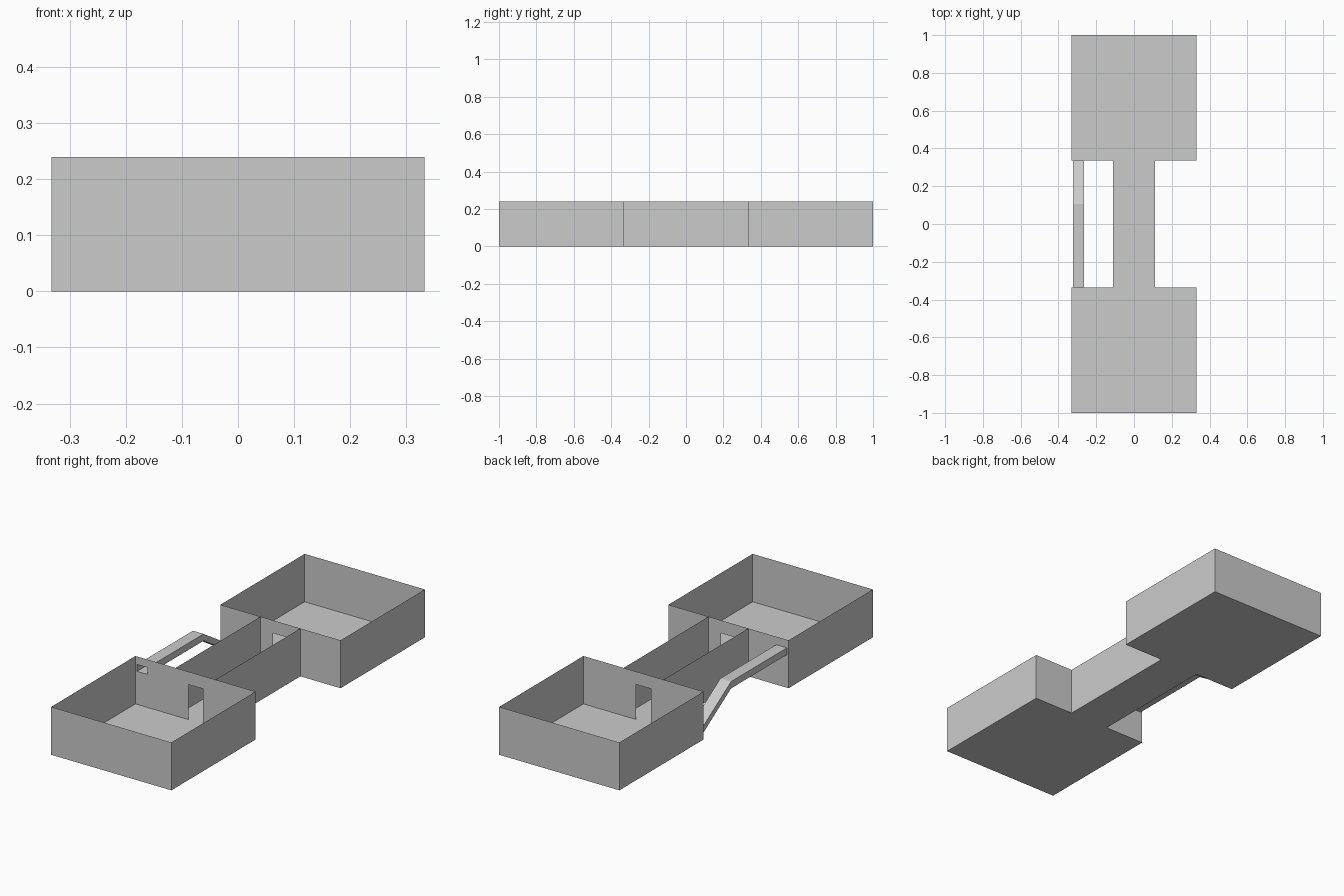
import bpy, bmesh

if "Cube" in bpy.data.objects:
    bpy.data.objects.remove(bpy.data.objects["Cube"])

W, H, IN = 0.332, 0.239, 0.335       # room half width, wall height, inner wall y
C = 0.11                             # corridor half width
DOOR = (-0.04, 0.042, 0.0, 0.175)    # x0, x1, z0, z1
DX0, DX1, DH = -0.323, -0.264, 0.034 # duct sides and height
DUCT_PATH = [(-IN, 0.165), (0.106, 0.165), (IN, 0.02)]  # y, z of duct underside


def quad(bm, *pts):
    bm.faces.new([bm.verts.new(p) for p in pts])


def pierced_wall(bm, y, holes):
    """Wall across x at depth y, laid out as a grid of panels with holes left out."""
    xs = sorted({-W, W, *[v for h in holes for v in h[:2]]})
    zs = sorted({0, H, *[v for h in holes for v in h[2:]]})
    for x0, x1 in zip(xs, xs[1:]):
        for z0, z1 in zip(zs, zs[1:]):
            cx, cz = (x0 + x1) / 2, (z0 + z1) / 2
            if not any(h[0] < cx < h[1] and h[2] < cz < h[3] for h in holes):
                quad(bm, (x0, y, z0), (x1, y, z0), (x1, y, z1), (x0, y, z1))


def finish(bm, name):
    bmesh.ops.remove_doubles(bm, verts=bm.verts, dist=1e-5)
    bmesh.ops.dissolve_limit(bm, angle_limit=0.01, verts=bm.verts, edges=bm.edges)
    bmesh.ops.recalc_face_normals(bm, faces=bm.faces)
    me = bpy.data.meshes.new(name)
    bm.to_mesh(me)
    bm.free()
    bpy.context.collection.objects.link(bpy.data.objects.new(name, me))


# Open-topped rooms, each with a doorway and a duct opening
for name, s, duct_z in (("front_room", -1, DUCT_PATH[0][1]), ("back_room", 1, DUCT_PATH[-1][1])):
    bm = bmesh.new()
    yi, yo = s * IN, s
    quad(bm, (-W, yi, 0), (W, yi, 0), (W, yo, 0), (-W, yo, 0))
    quad(bm, (-W, yo, 0), (W, yo, 0), (W, yo, H), (-W, yo, H))
    for x in (-W, W):
        quad(bm, (x, yi, 0), (x, yo, 0), (x, yo, H), (x, yi, H))
    pierced_wall(bm, yi, [DOOR, (DX0, DX1, duct_z, duct_z + DH)])
    finish(bm, name)

# Corridor floor and side walls
bm = bmesh.new()
quad(bm, (-C, -IN, 0), (C, -IN, 0), (C, IN, 0), (-C, IN, 0))
for x in (-C, C):
    quad(bm, (x, -IN, 0), (x, IN, 0), (x, IN, H), (x, -IN, H))
finish(bm, "corridor")

# Hollow side duct: level run, then a ramp down to the back room
bm = bmesh.new()
for (y0, z0), (y1, z1) in zip(DUCT_PATH, DUCT_PATH[1:]):
    ring = [(DX0, 0), (DX1, 0), (DX1, DH), (DX0, DH)]
    for (xa, ha), (xb, hb) in zip(ring, ring[1:] + ring[:1]):
        quad(bm, (xa, y0, z0 + ha), (xb, y0, z0 + hb), (xb, y1, z1 + hb), (xa, y1, z1 + ha))
finish(bm, "side_duct")
